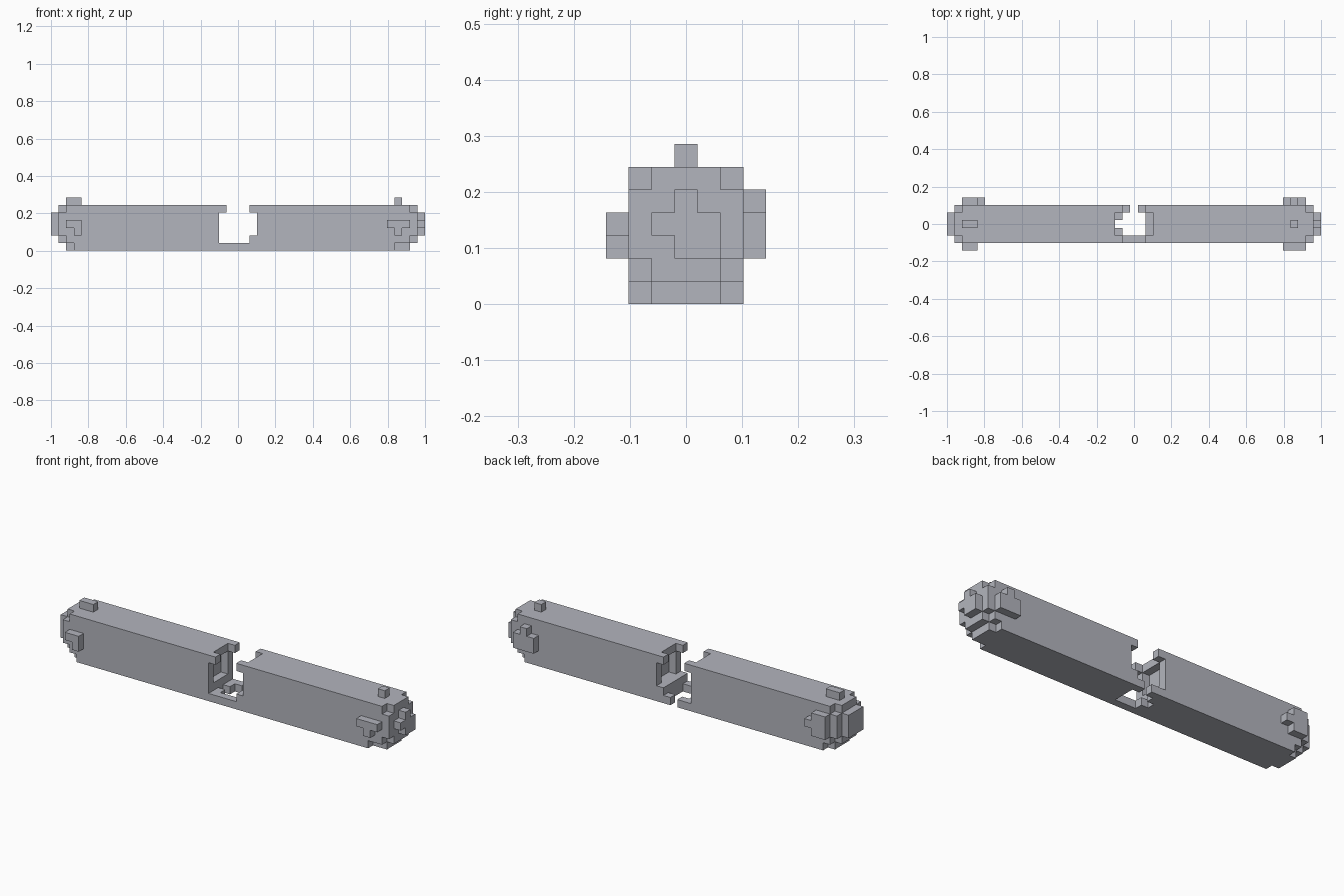
import bpy
import bmesh
from itertools import product
from mathutils import Vector

cube = bpy.data.objects.get("Cube")
if cube:
    bpy.data.objects.remove(cube, do_unlink=True)

UNIT = 2 / 49  # edge of one building block

grey = bpy.data.materials.new("cool_grey")
grey.use_nodes = True
colour = (0.45, 0.46, 0.51, 1)
grey.diffuse_color = colour
grey.node_tree.nodes["Principled BSDF"].inputs["Base Color"].default_value = colour


def block(x, y, z):
    """Cells of a block; each argument is an inclusive (first, last) range."""
    return set(product(*(range(a, b + 1) for a, b in (x, y, z))))


def skin(name, cells, solid):
    """Outer skin of a part, leaving out faces buried in its neighbours."""
    bm = bmesh.new()
    verts = {}
    for cell in sorted(cells):
        for axis, side in product(range(3), (0, 1)):
            near = list(cell)
            near[axis] += 2 * side - 1
            if tuple(near) in solid:
                continue
            u, v = (axis + 1) % 3, (axis + 2) % 3
            loop = []
            for du, dv in ((0, 0), (1, 0), (1, 1), (0, 1)):
                p = list(cell)
                p[axis] += side
                p[u] += du
                p[v] += dv
                p = tuple(p)
                if p not in verts:
                    verts[p] = bm.verts.new((Vector(p) - Vector((24.5, 3.5, 0))) * UNIT)
                loop.append(verts[p])
            bm.faces.new(loop if side else loop[::-1])
    # Merge the flat areas into large faces
    bmesh.ops.dissolve_limit(bm, angle_limit=0.01, verts=bm.verts[:], edges=bm.edges[:])
    bmesh.ops.triangulate(bm, faces=[f for f in bm.faces if len(f.verts) > 4])
    mesh = bpy.data.meshes.new(name)
    bm.to_mesh(mesh)
    bm.free()
    mesh.materials.append(grey)
    bpy.context.collection.objects.link(bpy.data.objects.new(name, mesh))


MID, WIDE = (2, 4), (1, 5)

# Long bar with stepped ends
bar = block((3, 45), WIDE, (0, 5))
for outer, inner in ((1, 2), (47, 46)):
    bar |= block((outer, outer), MID, WIDE)
    bar |= block((outer, outer), WIDE, MID)
    bar |= block((inner, inner), WIDE, WIDE)
    bar |= block((inner, inner), MID, (0, 0))
bar -= block((45, 45), (1, 1), (0, 0))

# Rounded hole through the middle
bar -= block((22, 26), WIDE, (1, 4))
bar -= block((23, 25), WIDE, (5, 5)) | block((22, 26), MID, (5, 5))
bar -= block((23, 25), MID, (0, 0))
bar -= block((24, 24), (5, 5), (0, 0)) | block((22, 22), (3, 3), (0, 0))
bar -= block((21, 27), MID, MID)
bar |= block((26, 26), WIDE, (1, 1))

# Knobs on the two ends
parts = {
    "bar": bar,
    "right_end_cap": block((0, 0), MID, MID),
    "right_top_knob": block((2, 3), (3, 3), (6, 6)),
    "right_front_knob": block((2, 3), (0, 0), (3, 3)) | block((3, 3), (0, 0), (2, 2)),
    "right_back_knob": block((2, 3), (6, 6), (2, 4)) | block((4, 4), (6, 6), (3, 3)),
    "left_end_cap": block((48, 48), (3, 3), MID) | block((48, 48), MID, (3, 3))
                    | block((48, 48), (4, 4), (2, 2)),
    "left_top_knob": block((45, 45), (3, 3), (6, 6)),
    "left_front_knob": block((44, 46), (0, 0), (3, 3)) | block((45, 45), (0, 0), (2, 2)),
    "left_back_knob": block((44, 46), (6, 6), (2, 3)) | block((45, 45), (6, 6), (4, 4)),
}

solid = set().union(*parts.values())
for name, cells in parts.items():
    skin(name, cells, solid)
